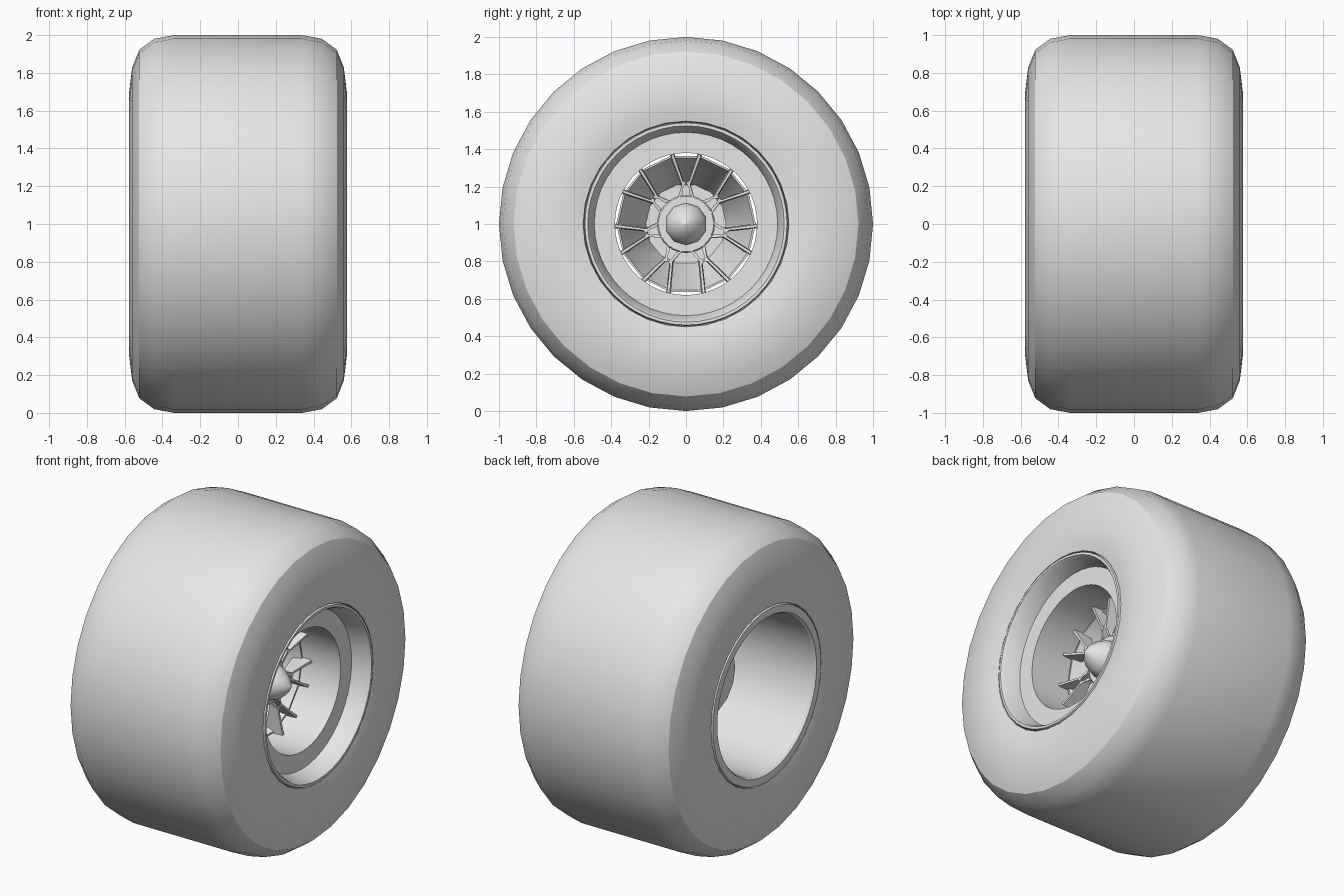
import bpy, bmesh
from math import sin, cos, radians, pi

cube = bpy.data.objects.get("Cube")
if cube:
    bpy.data.objects.remove(cube, do_unlink=True)

grey = bpy.data.materials.new("plain_grey")
grey.use_nodes = True
grey.diffuse_color = (0.8, 0.8, 0.8, 1)
grey.node_tree.nodes["Principled BSDF"].inputs["Base Color"].default_value = (0.8, 0.8, 0.8, 1)


def at(x, r, a):
    """Point at axle position x, radius r and angle a from the top."""
    return (x, r * sin(a), 1 + r * cos(a))


def finish(name, bm, angle):
    bmesh.ops.remove_doubles(bm, verts=bm.verts, dist=1e-5)
    bmesh.ops.recalc_face_normals(bm, faces=bm.faces)
    mesh = bpy.data.meshes.new(name)
    bm.to_mesh(mesh)
    bm.free()
    mesh.materials.append(grey)
    obj = bpy.data.objects.new(name, mesh)
    bpy.context.collection.objects.link(obj)
    bpy.ops.object.select_all(action='DESELECT')
    obj.select_set(True)
    bpy.context.view_layer.objects.active = obj
    bpy.ops.object.shade_smooth_by_angle(angle=radians(angle))
    return obj


def lathe(name, profile, sides, angle=30, closed=True, phase=0.0):
    """Spin an (x, radius) profile round the axle; closed joins its ends."""
    bm = bmesh.new()
    rings = [[bm.verts.new(at(x, r, phase + 2 * pi * i / sides)) for i in range(sides)]
             for x, r in profile]
    pairs = list(zip(rings, rings[1:]))
    if closed:
        pairs.append((rings[-1], rings[0]))
    for a, b in pairs:
        for i in range(sides):
            j = (i + 1) % sides
            bm.faces.new((a[i], a[j], b[j], b[i]))
    if not closed:
        bm.faces.new(rings[0])
        bm.faces.new(rings[-1])
    return finish(name, bm, angle)


# Tyre: half section from tread centre to bead, mirrored across the middle
half = [(0.34, 1.0), (0.445, 0.98), (0.523, 0.922), (0.56, 0.83),
        (0.576, 0.70), (0.572, 0.61), (0.56, 0.55), (0.50, 0.545)]
lathe("tyre", half + [(-x, r) for x, r in reversed(half)], 32)

# Rim: outer lip, stepped front well, open back barrel
lathe("rim", [(0.555, 0.545), (0.565, 0.54), (0.565, 0.525), (0.55, 0.515),
              (0.45, 0.49), (0.45, 0.38), (0.17, 0.38), (0.17, 0.39),
              (0.40, 0.39), (0.40, 0.48), (-0.55, 0.485), (-0.565, 0.495),
              (-0.565, 0.54), (-0.555, 0.545)], 48)

# Backing bowl behind the spokes
PAIRS = 7
lathe("backing_bowl", [(0.19, 0.373), (-0.19, 0.22), (-0.18, 0.215), (0.19, 0.363)],
      2 * PAIRS, phase=pi / (2 * PAIRS))
lathe("bowl_floor", [(-0.18, 0.22), (-0.19, 0.22)], 2 * PAIRS,
      closed=False, phase=pi / (2 * PAIRS))

# Forked spokes: one half outline (sideways, outward), mirrored, tapered to the front
side = [(0.045, 0.135), (0.026, 0.158), (0.021, 0.18), (0.028, 0.21),
        (0.087, 0.368), (0.062, 0.374), (0.012, 0.23), (0.0, 0.222)]
bm = bmesh.new()
for k in range(PAIRS):
    turn = 2 * pi * k / PAIRS

    def point(t, r, x):
        return bm.verts.new((x, t * cos(turn) + r * sin(turn),
                             1 + r * cos(turn) - t * sin(turn)))

    for s in (1, -1):
        front, back = [], []
        for i, (t, r) in enumerate(side):
            # Fins deepen towards the rim; front edges are drawn in
            inset = (-0.006 if i < 5 else 0.005) if 0 < i < 7 else 0
            front.append(point(s * (t + inset), r, 0.215 + 0.15 * (r - 0.135)))
            back.append(point(s * t, r, 0.19 - 0.25 * (r - 0.135)))
        bm.faces.new(front)
        bm.faces.new(back)
        # Skip the wall on the mirror line and at the hub
        for i in range(len(side) - 1):
            bm.faces.new((front[i], front[i + 1], back[i + 1], back[i]))
finish("spokes", bm, 30)

# Hub and pointed centre cap
lathe("hub", [(0.15, 0.155), (0.205, 0.155), (0.215, 0.148)], 28, closed=False)
lathe("centre_cap", [(0.20, 0.113), (0.245, 0.113), (0.29, 0.093),
                     (0.335, 0.055), (0.37, 0.004)], 10, angle=40, closed=False)
